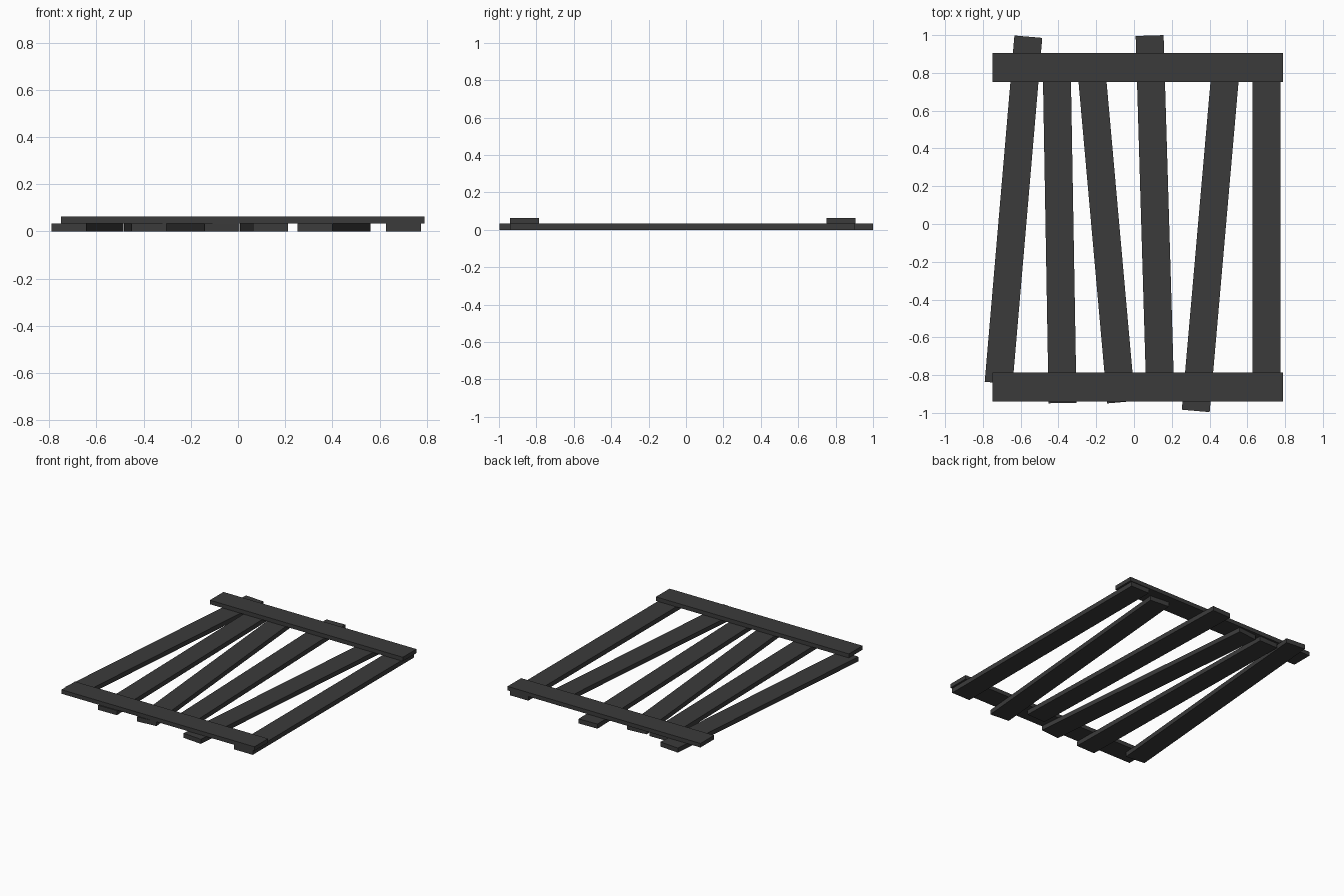
import bpy
import math

cube = bpy.data.objects.get("Cube")
if cube:
    bpy.data.objects.remove(cube, do_unlink=True)

# Single dark grey finish
grey = bpy.data.materials.new("dark_grey_wood")
grey.use_nodes = True
colour = (0.044, 0.044, 0.044, 1)
grey.diffuse_color = colour
grey.node_tree.nodes["Principled BSDF"].inputs["Base Color"].default_value = colour

SLAT_WIDTH, SLAT_LENGTH, SLAT_THICK = 0.148, 1.84, 0.033
RAIL_WIDTH, RAIL_LENGTH, RAIL_THICK = 0.155, 1.54, 0.029


def plank(name, x, y, bottom, size, degrees=0):
    """Flat board resting at the given height, turned about z."""
    bpy.ops.mesh.primitive_cube_add(size=1, location=(x, y, bottom + size[2] / 2))
    board = bpy.context.object
    board.name = name
    board.scale = size
    board.rotation_euler.z = math.radians(degrees)
    board.data.materials.append(grey)
    return board


# Crooked upright slats: centre x, centre y, tilt
slats = [
    (-0.638, 0.075, -4.9),
    (-0.394, -0.028, 1.0),
    (-0.150, -0.027, 5.1),
    (0.110, 0.078, 1.7),
    (0.407, -0.073, -5.0),
    (0.702, -0.02, 0),
]
for i, (x, y, tilt) in enumerate(slats, 1):
    plank(f"slat_{i}", x, y, 0, (SLAT_WIDTH, SLAT_LENGTH, SLAT_THICK), tilt)

# Cross rails lying on the slats
for name, y in (("front_rail", -0.863), ("back_rail", 0.828)):
    plank(name, 0.02, y, SLAT_THICK, (RAIL_LENGTH, RAIL_WIDTH, RAIL_THICK))
